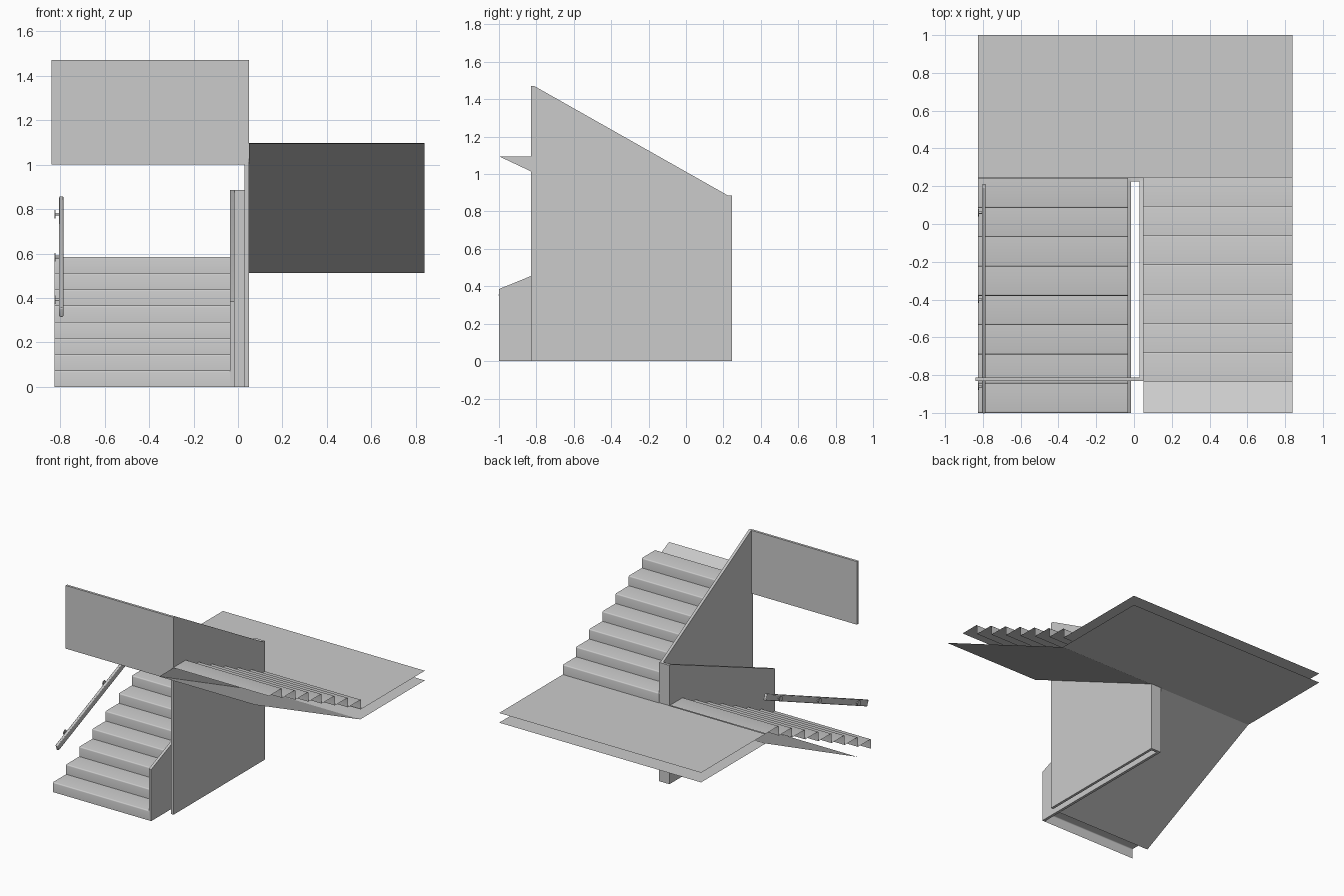
import bpy, bmesh
from math import atan2, pi, sin, cos
from mathutils import Vector

if "Cube" in bpy.data.objects:
    bpy.data.objects.remove(bpy.data.objects["Cube"])

RISE, RUN = 0.0732, 0.155
LAND, UNDER = 0.585, 0.513      # landing top and underside heights
L0, L1 = -0.825, -0.035         # lower flight width
R0, R1 = 0.05, 0.84             # upper flight width


def finish(name, bm, normals=True):
    if normals:
        bmesh.ops.recalc_face_normals(bm, faces=bm.faces)
    me = bpy.data.meshes.new(name)
    bm.to_mesh(me)
    bm.free()
    ob = bpy.data.objects.new(name, me)
    bpy.context.collection.objects.link(ob)
    bpy.context.view_layer.objects.active = ob
    for o in bpy.context.selected_objects:
        o.select_set(False)
    ob.select_set(True)
    bpy.ops.object.shade_smooth_by_angle(angle=0.7)
    return ob


def sheet(name, path, x0, x1):
    """Thin surface: a y-z path swept across x."""
    bm = bmesh.new()
    rows = [[bm.verts.new((x, y, z)) for x in (x0, x1)] for y, z in path]
    for a, b in zip(rows, rows[1:]):
        bm.faces.new((a[0], a[1], b[1], b[0]))
    return finish(name, bm, False)


def slab(name, outline, x0, x1):
    """Solid panel: a y-z outline extruded along x."""
    bm = bmesh.new()
    f = bm.faces.new([bm.verts.new((x0, y, z)) for y, z in outline])
    ext = bmesh.ops.extrude_face_region(bm, geom=[f])["geom"]
    bmesh.ops.translate(bm, vec=(x1 - x0, 0, 0),
                        verts=[v for v in ext if isinstance(v, bmesh.types.BMVert)])
    return finish(name, bm)


def steps(y, z, count, direction):
    """Stair profile with slightly rounded nosings."""
    pts, r = [], 0.008
    for i in range(count):
        pts.append((y, z))
        z += RISE
        for k in range(4):
            a = k * pi / 6
            pts.append((y + direction * r * (1 - cos(a)), z - r * (1 - sin(a))))
        y += direction * RUN
    return pts + [(y, z)]


# Lower flight, climbing to the back, and its sloping underside
sheet("lower_steps", steps(-1, 0, 8, 1), L0, L1)
sheet("lower_soffit", [(-0.84, 0), (0.24, UNDER)], L0, L1)

# Upper flight, climbing back to the front
sheet("upper_steps", steps(0.25, LAND, 7, -1), R1, R0)
sheet("upper_soffit", [(0.24, UNDER), (-1, 1.095)], R0, R1)

# Small closing panel at the top of the upper flight
bm = bmesh.new()
bm.faces.new([bm.verts.new((R0, y, z)) for y, z in ((-1, 1.095), (-0.83, 1.015), (-0.83, 1.095))])
finish("upper_end_panel", bm, False)

# Landing: open-sided top and underside sheets
sheet("landing_top", [(1, LAND), (0.245, LAND)], R1, L0)
sheet("landing_underside", [(1, UNDER), (0.24, UNDER)], L0, R1)

# Central balustrade walls: low side, back return, high side
slab("lower_balustrade", [(-1, 0), (0.245, 0), (0.245, 0.885), (0.225, 0.885), (-1, 0.385)],
     -0.035, -0.015)
slab("balustrade_return", [(0.225, 0), (0.245, 0), (0.245, 0.885), (0.225, 0.885)], -0.015, 0.03)
slab("upper_balustrade", [(-0.83, 0), (0.245, 0), (0.245, 0.885), (0.225, 0.885),
                          (-0.81, 1.47), (-0.83, 1.47)], 0.03, 0.05)

# Guard panel across the top of the lower flight
slab("upper_guard_panel", [(-0.83, 1.0), (-0.812, 1.0), (-0.812, 1.47), (-0.83, 1.47)], -0.84, 0.03)

# Handrail with softened edges
A, B = Vector((-0.795, -0.995, 0.335)), Vector((-0.795, 0.205, 0.838))
slope = atan2(B.z - A.z, B.y - A.y)
bpy.ops.mesh.primitive_cube_add(size=1, location=(A + B) / 2, rotation=(slope, 0, 0))
rail = bpy.context.object
rail.name = "handrail"
rail.scale = (0.019, (B - A).length, 0.046)
bpy.ops.object.transform_apply(location=False, rotation=False, scale=True)
bev = rail.modifiers.new("soft_edges", "BEVEL")
bev.width, bev.segments = 0.005, 2
bpy.ops.object.shade_smooth_by_angle(angle=0.7)

# Handrail brackets: round wall plate and stem
for i, y in enumerate((-0.86, -0.4, 0.06)):
    z = A.z + (y - A.y) * (B.z - A.z) / (B.y - A.y)
    for part, r, x0, x1 in (("plate", 0.019, -0.826, -0.821), ("stem", 0.006, -0.822, -0.80)):
        bpy.ops.mesh.primitive_cylinder_add(vertices=16, radius=r, depth=x1 - x0,
                                            location=((x0 + x1) / 2, y, z), rotation=(0, pi / 2, 0))
        bpy.context.object.name = f"bracket_{part}_{i + 1}"
        bpy.ops.object.shade_smooth_by_angle(angle=0.7)
